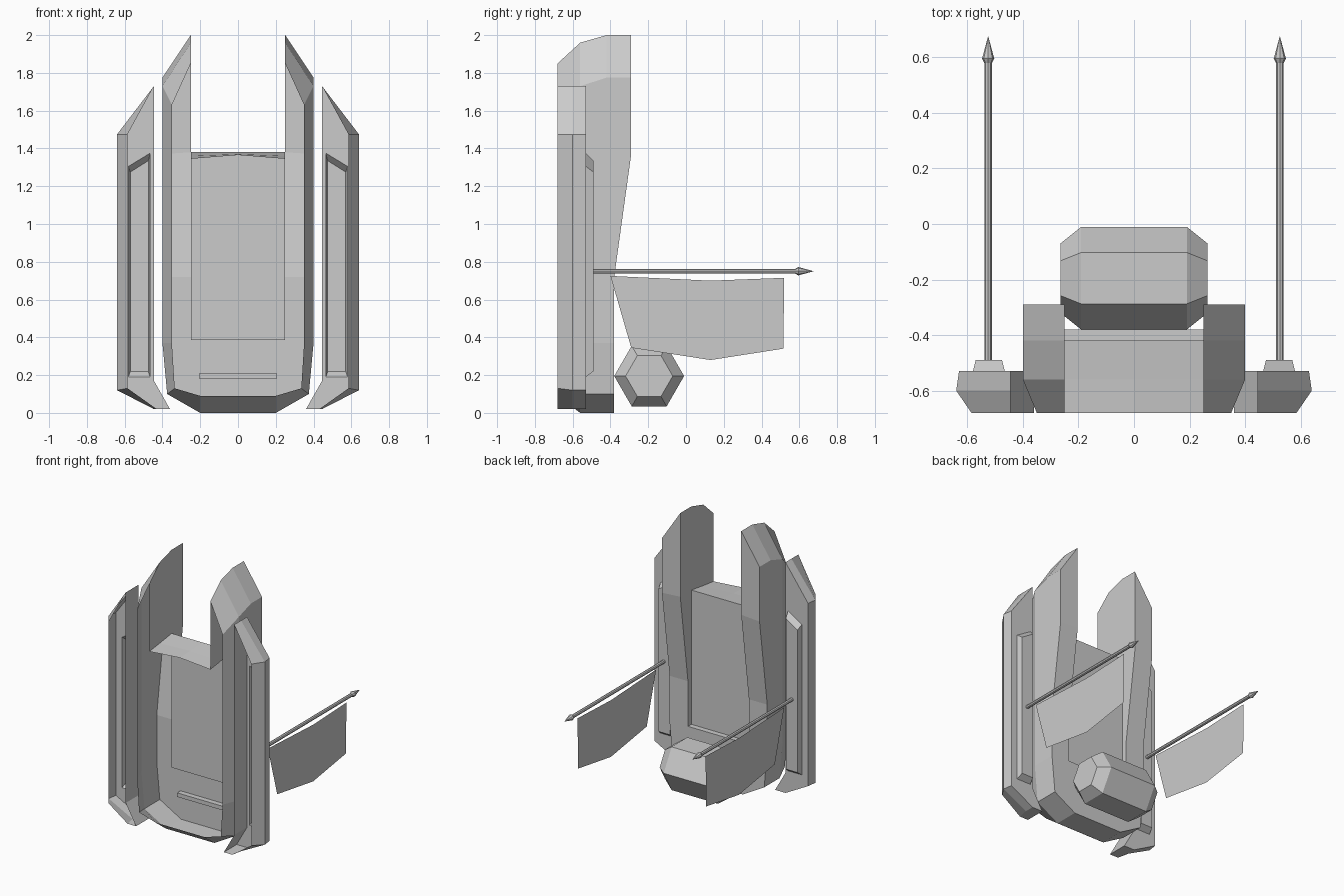
import bpy
import bmesh
import math

default_cube = bpy.data.objects.get("Cube")
if default_cube:
    bpy.data.objects.remove(default_cube, do_unlink=True)

# Single plain grey
grey = bpy.data.materials.new("plain_grey")
grey.use_nodes = True
colour = (0.6, 0.6, 0.6, 1)
grey.diffuse_color = colour
grey.node_tree.nodes["Principled BSDF"].inputs["Base Color"].default_value = colour


def finish(name, bm, mirrored=False):
    """Turn a bmesh into a flat shaded object, mirrored across x if asked."""
    bmesh.ops.remove_doubles(bm, verts=bm.verts, dist=0.0005)
    bmesh.ops.recalc_face_normals(bm, faces=bm.faces)
    mesh = bpy.data.meshes.new(name)
    bm.to_mesh(mesh)
    bm.free()
    mesh.materials.append(grey)
    part = bpy.data.objects.new(name, mesh)
    bpy.context.collection.objects.link(part)
    if mirrored:
        modifier = part.modifiers.new("mirror", "MIRROR")
        modifier.use_clip = True
    return part


def face(bm, points):
    bm.faces.new([bm.verts.new(point) for point in points])


def at_depth(outline, y):
    return [(x, y, z) for x, z in outline]


def loft(bm, rings, closed=False):
    """Join neighbouring rings with quads."""
    for first, second in zip(rings, rings[1:]):
        count = len(first)
        for i in range(count if closed else count - 1):
            j = (i + 1) % count
            face(bm, (first[i], first[j], second[j], second[i]))


def lathe(name, profile, sides, axis, centre, mirrored=False):
    """Faceted solid: profile is (distance along axis, radius)."""
    bm = bmesh.new()
    rings = []
    for along, radius in profile:
        ring = []
        for i in range(sides):
            angle = math.tau * i / sides
            across, up = radius * math.cos(angle), radius * math.sin(angle)
            offset = (along, across, up) if axis == "x" else (across, along, up)
            ring.append(tuple(c + o for c, o in zip(centre, offset)))
        rings.append(ring)
    loft(bm, rings, closed=True)
    face(bm, rings[0])
    face(bm, rings[-1])
    return finish(name, bm, mirrored)


# Main shell: open at the front, two prongs at the top, half outline
def back_y(z):
    blend = min(max((z - 0.72) / 0.65, 0), 1)
    return -0.38 + 0.09 * blend


rim = [(0, .09), (.2, .09), (.335, .13), (.35, .37), (.35, .72), (.35, 1.37),
       (.35, 1.63), (.25, 1.85), (.25, 1.345), (0, 1.365)]
mid = [(0, 0), (.2, 0), (.375, .1), (.4, .37), (.4, .72), (.4, 1.37),
       (.4, 1.73), (.25, 1.96), (.25, 1.36), (0, 1.37)]
deep = mid[:6] + [(.4, 1.775), (.25, 2), (.25, 1.38), (0, 1.38)]
back = [(x, back_y(z), z) for x, z in deep]
panel_y, panel_low, panel_top = -0.42, 0.385, 1.38
panel_depth = at_depth(deep, panel_y)

shell = bmesh.new()
loft(shell, [at_depth(rim, -0.68), at_depth(mid, -0.56), panel_depth])
loft(shell, [panel_depth[:-1], back[:-1]])

# Back wall of the shell with a recessed centre panel
edge_low = (.25, back_y(panel_low), panel_low)
edge_mid = (.25, back_y(.72), .72)
edge_top = back[8]
centre_low = (0, back_y(panel_low), panel_low)
panel = [(0, panel_y, panel_low), (.25, panel_y, panel_low),
         (.25, panel_y, panel_top), (0, panel_y, panel_top)]
face(shell, back[:5] + [edge_mid, edge_low, centre_low])
face(shell, (back[4], back[5], edge_top, edge_mid))
face(shell, back[5:9])
face(shell, (edge_low, edge_mid, edge_top, panel[2], panel[1]))
face(shell, (centre_low, edge_low, panel[1], panel[0]))
face(shell, panel)
finish("main_shell", shell, mirrored=True)

# Side guards: open front, back wall with a bulging panel
guard_rim = [(.445, 1.73), (.585, 1.475), (.585, .13), (.43, .02), (.36, .02), (.445, .17)]
guard_mid = [(.445, 1.73), (.64, 1.475), (.64, .12), (.445, .02), (.36, .02), (.445, .17)]
guard_end = [(min(x, .63), z) for x, z in guard_mid]
bulge_base = at_depth([(.465, 1.375), (.58, 1.305), (.58, .19), (.465, .19)], -0.53)
bulge_top = at_depth([(.475, 1.335), (.57, 1.275), (.57, .22), (.475, .22)], -0.49)

guard = bmesh.new()
wall = at_depth(guard_end, -0.53)
loft(guard, [at_depth(guard_rim, -0.68), at_depth(guard_mid, -0.6), wall], closed=True)
face(guard, (wall[0], wall[1], bulge_base[1], bulge_base[0]))
face(guard, (wall[1], wall[2], bulge_base[2], bulge_base[1]))
face(guard, (wall[2], wall[3], wall[5], bulge_base[3], bulge_base[2]))
face(guard, wall[3:])
face(guard, (wall[5], wall[0], bulge_base[0], bulge_base[3]))
loft(guard, [bulge_base, bulge_top], closed=True)
face(guard, bulge_top)
finish("side_guards", guard, mirrored=True)

# Small ledge inside the shell
ledge = bmesh.new()
bmesh.ops.create_cube(ledge, size=1)
for vert in ledge.verts:
    vert.co = (vert.co.x * .41, vert.co.y * .04 - .4, vert.co.z * .03 + .195)
finish("inner_ledge", ledge)

# Six sided roll behind the shell
lathe("back_roll", [(-.265, .125), (-.19, .185), (.19, .185), (.265, .125)],
      6, "x", (0, -.195, .195))

# Flag poles with pointed tips
lathe("flag_poles", [(-.49, .013), (.58, .013)], 8, "y", (.525, 0, .75), mirrored=True)
lathe("pole_tips", [(.58, .014), (.595, .022), (.675, .0006)], 8, "y", (.525, 0, .75),
      mirrored=True)

# Flags hanging under the poles
flag = bmesh.new()
upper = [(-.4, .725), (.13, .7), (.52, .715)]
lower = [(-.29, .345), (.13, .28), (.515, .34)]
loft(flag, [[(.525, y, z) for y, z in edge] for edge in (upper, lower)])
finish("flags", flag, mirrored=True)
